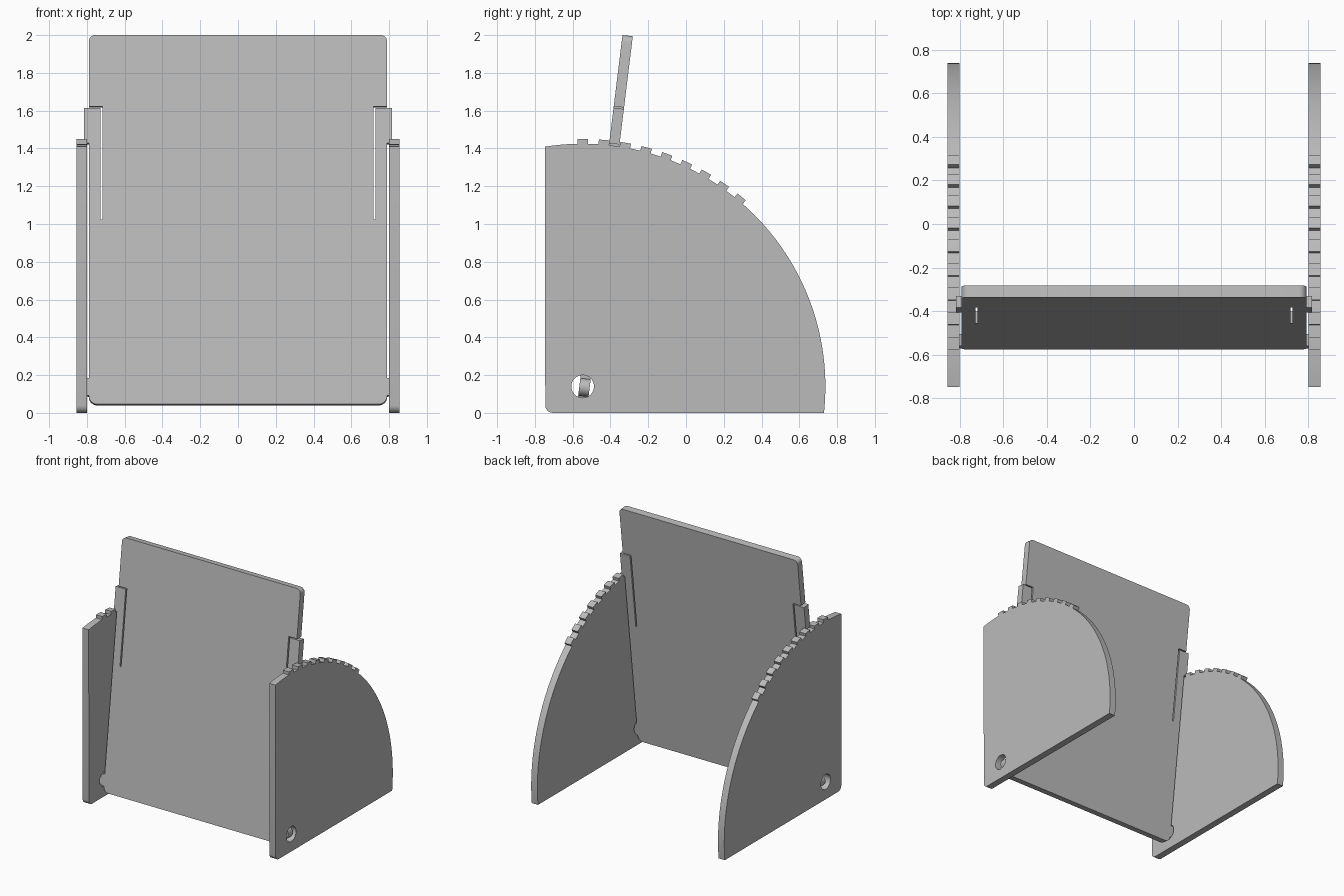
import bpy
import bmesh
from math import sin, cos, radians
from mathutils import Matrix, Vector

if "Cube" in bpy.data.objects:
    bpy.data.objects.remove(bpy.data.objects["Cube"])

grey = bpy.data.materials.new("plain grey")
grey.use_nodes = True
grey.diffuse_color = (0.5, 0.5, 0.5, 1)
grey.node_tree.nodes["Principled BSDF"].inputs["Base Color"].default_value = (0.5, 0.5, 0.5, 1)

PIVOT_Y, PIVOT_Z = -0.547, 0.14
THICK = 0.055


def arc(cx, cy, r, start, end, steps):
    """Points on an arc, angles in degrees from +x."""
    angles = [radians(start + (end - start) * i / steps) for i in range(steps + 1)]
    return [(cx + r * cos(a), cy + r * sin(a)) for a in angles]


def plate(name, loops, origin, x_axis, y_axis):
    """Flat board cut from closed outlines; inner outlines become holes."""
    curve = bpy.data.curves.new(name, "CURVE")
    curve.dimensions = "2D"
    curve.fill_mode = "BOTH"
    curve.extrude = THICK / 2
    for loop in loops:
        spline = curve.splines.new("POLY")
        spline.points.add(len(loop) - 1)
        for point, (x, y) in zip(spline.points, loop):
            point.co = (x, y, 0, 1)
        spline.use_cyclic_u = True
    curve.materials.append(grey)
    obj = bpy.data.objects.new(name, curve)
    bpy.context.collection.objects.link(obj)
    x_axis, y_axis = Vector(x_axis), Vector(y_axis)
    axes = Matrix((x_axis, y_axis, x_axis.cross(y_axis))).transposed()
    obj.matrix_world = Matrix.Translation(origin) @ axes.to_4x4()

    # Turn the outline into a clean mesh
    bpy.ops.object.select_all(action="DESELECT")
    obj.select_set(True)
    bpy.context.view_layer.objects.active = obj
    bpy.ops.object.convert(target="MESH")
    obj = bpy.context.object
    bm = bmesh.new()
    bm.from_mesh(obj.data)
    bmesh.ops.remove_doubles(bm, verts=bm.verts, dist=0.0001)
    bmesh.ops.recalc_face_normals(bm, faces=bm.faces)
    bm.to_mesh(obj.data)
    bm.free()
    bpy.ops.object.shade_smooth_by_angle(angle=radians(30))
    return obj


# Side panels: quarter disc around the pivot, with ratchet teeth and pivot hole
R, R_TOOTH = 1.285, 1.31
side = [(-0.745, 0.04)] + arc(-0.705, 0.04, 0.04, 180, 270, 6)[1:]
side += arc(PIVOT_Y, PIVOT_Z, R, -6.25, 48.75, 32)
for k in range(8, -1, -1):
    mid = 90 - 5 * k
    side += arc(PIVOT_Y, PIVOT_Z, R, mid - 1.25, mid - 1.25, 1)[:1]
    side += arc(PIVOT_Y, PIVOT_Z, R_TOOTH, mid - 1.25, mid + 1.25, 2)
    side += arc(PIVOT_Y, PIVOT_Z, R, mid + 1.25, mid + 1.25, 1)[:1]
side += arc(PIVOT_Y, PIVOT_Z, R, 93, 98.95, 3)
hole = arc(PIVOT_Y, PIVOT_Z, 0.06, 0, 352.5, 47)
for name, x in (("left_side_panel", 0.828), ("right_side_panel", -0.828)):
    plate(name, [side, hole], (x, 0, 0), (0, 1, 0), (0, 0, 1))

# Tilting back board: pivot ears, spring arms cut by slits, locking tabs
half = arc(0.745, -0.053, 0.045, -90, 0, 6)
half += arc(0.795, -0.005, 0.046, -90, 90, 12)
half += [(0.79, 0.041), (0.79, 1.294), (0.816, 1.294), (0.816, 1.483),
         (0.727, 1.483), (0.727, 0.887), (0.717, 0.887), (0.717, 1.491), (0.79, 1.491)]
half += arc(0.755, 1.836, 0.035, 0, 90, 6)
outline = half + [(-x, y) for x, y in reversed(half)]
tilt = radians(7)
plate("back_board", [outline], (0, -0.537, PIVOT_Z), (1, 0, 0), (0, sin(tilt), cos(tilt)))
